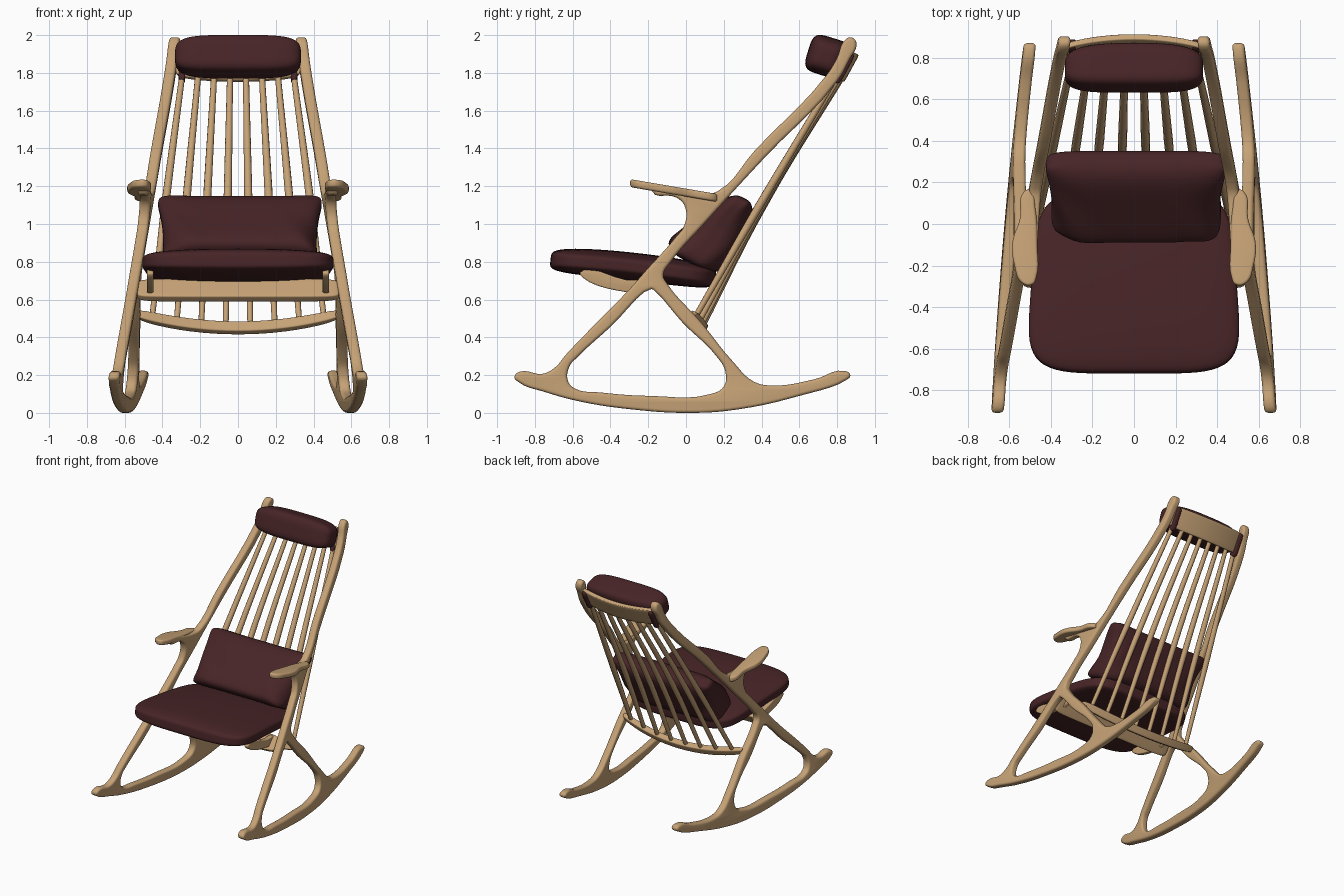
import bpy, bmesh, math
from mathutils import Vector, Matrix

if "Cube" in bpy.data.objects:
    bpy.data.objects.remove(bpy.data.objects["Cube"])


def material(name, rgb):
    m = bpy.data.materials.new(name)
    m.diffuse_color = (*rgb, 1)
    m.use_nodes = True
    m.node_tree.nodes["Principled BSDF"].inputs["Base Color"].default_value = m.diffuse_color
    return m


WOOD = material("light_wood", (0.56, 0.36, 0.18))
FABRIC = material("maroon_fabric", (0.064, 0.018, 0.02))


def finish(name, mesh, mat, mirror=False, angle=40):
    ob = bpy.data.objects.new(name, mesh)
    bpy.context.collection.objects.link(ob)
    mesh.materials.clear()
    mesh.materials.append(mat)
    bm = bmesh.new()
    bm.from_mesh(mesh)
    bmesh.ops.remove_doubles(bm, verts=bm.verts, dist=0.0002)
    bmesh.ops.recalc_face_normals(bm, faces=bm.faces)
    bm.to_mesh(mesh)
    bm.free()
    if mirror:
        ob.modifiers.new("mirror", 'MIRROR')
    bpy.ops.object.select_all(action='DESELECT')
    ob.select_set(True)
    bpy.context.view_layer.objects.active = ob
    bpy.ops.object.shade_smooth_by_angle(angle=math.radians(angle))
    return ob


def curve_mesh(cu):
    ob = bpy.data.objects.new("tmp", cu)
    bpy.context.collection.objects.link(ob)
    mesh = bpy.data.meshes.new_from_object(ob.evaluated_get(bpy.context.evaluated_depsgraph_get()))
    bpy.data.objects.remove(ob)
    return mesh


def plate(name, loops, half, bevel, place, mat):
    """Rounded-edge slab from closed smooth outlines, put in space by place(a, b, t)."""
    cu = bpy.data.curves.new(name, 'CURVE')
    cu.dimensions, cu.fill_mode = '2D', 'BOTH'
    cu.extrude, cu.bevel_depth, cu.offset = half - bevel, bevel, -bevel
    cu.bevel_resolution, cu.resolution_u = 3, 5
    for pts in loops:
        sp = cu.splines.new('BEZIER')
        sp.bezier_points.add(len(pts) - 1)
        sp.use_cyclic_u = True
        for bp, (a, b) in zip(sp.bezier_points, pts):
            bp.co = (a, b, 0)
            bp.handle_left_type = bp.handle_right_type = 'AUTO'
    mesh = curve_mesh(cu)
    for v in mesh.vertices:
        v.co = place(*v.co)
    return finish(name, mesh, mat, mirror=True)


def soft_box(name, half, centre, tilt, mat, n=8, deform=None, cuts=15, mirror=False):
    """Superellipsoid box; deform(unit_point, local_point) bends it before the tilt."""
    bm = bmesh.new()
    bmesh.ops.create_cube(bm, size=2)
    bmesh.ops.subdivide_edges(bm, edges=bm.edges[:], cuts=cuts, use_grid_fill=True)
    rot = Matrix.Rotation(tilt, 3, 'X')
    for v in bm.verts:
        p = v.co / sum(abs(c) ** n for c in v.co) ** (1 / n)
        q = Vector(p[i] * half[i] for i in range(3))
        if deform:
            q = deform(p, q)
        v.co = rot @ q + Vector(centre)
    mesh = bpy.data.meshes.new(name)
    bm.to_mesh(mesh)
    bm.free()
    return finish(name, mesh, mat, mirror)


# Side frames: rocker, long post, rear leg and arm bracket in one leaning plane
outer = [(-.908, .19), (-.885, .162), (-.745, .11), (-.56, .06), (-.3, .02), (.03, 0),
         (.285, .02), (.6, .09), (.845, .172), (.87, .2), (.84, .222), (.68, .178),
         (.46, .145), (.36, .165), (.25, .27), (.08, .48), (-.1, .685), (-.12, .73),
         (-.08, .8), (.095, 1.0), (.415, 1.35), (.80, 1.755), (.865, 1.87), (.902, 1.96),
         (.875, 1.988), (.838, 1.97), (.80, 1.88), (.745, 1.79), (.365, 1.39), (.17, 1.175),
         (.1, 1.16), (-.16, 1.20), (-.18, 1.175), (-.05, 1.14), (-.005, 1.09), (-.01, .99),
         (-.05, .935), (-.22, .745), (-.29, .665), (-.63, .315), (-.70, .235), (-.76, .207), (-.88, .218)]
hole = [(-.185, .655), (-.16, .64), (-.02, .48), (.165, .295), (.208, .22), (.2, .14),
        (.13, .1), (-.19, .09), (-.45, .108), (-.59, .13), (-.625, .17), (-.615, .25),
        (-.58, .29), (-.4, .455)]
plate("side_frames", [outer, hole], .029, .017,
      lambda a, b, t: (.577 - .087 * a - .0935 * (b - .2) + t, a, b), WOOD)

# Armrests: paddle outline seen from above, sloping down to the back
arm = [(.47, -.26), (.465, -.1), (.475, .08), (.495, .16), (.525, .16), (.55, .02),
       (.585, -.09), (.575, -.2), (.54, -.283), (.49, -.292)]
plate("armrests", [arm], .021, .014, lambda a, b, t: (a, b, 1.166 - .17 * b + t), WOOD)

# Seat supports: tapered brackets reaching forward from the cross beam
bracket = [(-.56, .745), (-.545, .715), (-.32, .64), (-.22, .64), (-.2, .68), (-.32, .705)]
plate("seat_brackets", [bracket], .018, .008, lambda a, b, t: (.465 + t, a, b), WOOD)

# Cross members
soft_box("cross_beam", (.535, .024, .066), (0, -.255, .65), -.75, WOOD)
soft_box("bottom_rail", (.53, .024, .03), (0, .085, .45), -.5, WOOD, 6,
         lambda p, q: q + Vector((0, -.078, .037)) * p.x ** 2)
soft_box("top_rail", (.33, .017, .082), (0, .862, 1.83), -.5, WOOD, 8,
         lambda p, q: q - Vector((0, .045 * p.x ** 2, 0)))

# Back spindles: eight tapered rods fanning out towards the bottom
cu = bpy.data.curves.new("back_spindles", 'CURVE')
cu.dimensions, cu.bevel_depth, cu.bevel_resolution = '3D', .02, 3
cu.use_fill_caps, cu.resolution_u = True, 8
for i in range(8):
    k = (i - 3.5) / 3.5
    path = [(.455 * k, .085 - .04 * k * k, .45 + .05 * k * k, .75),
            (.385 * k, .41 - .02 * k * k, 1.1, 1.1),
            (.295 * k, .835 - .035 * k * k, 1.79, .8)]
    sp = cu.splines.new('BEZIER')
    sp.bezier_points.add(2)
    for bp, (x, y, z, r) in zip(sp.bezier_points, path):
        bp.co, bp.radius = (x, y, z), r
        bp.handle_left_type = bp.handle_right_type = 'AUTO'
finish("back_spindles", curve_mesh(cu), WOOD)


# Seat cushion: narrower at the back, crowned in the middle, thinner at the front lip
def seat_shape(p, q):
    q.x *= 1 - .06 * (p.y + 1)
    q.z *= .82 + .3 * (1 - p.x ** 2) * (1 - .4 * p.y ** 2)
    q.z += .012 * (1 - p.y ** 2)
    return q


soft_box("seat_cushion", (.525, .44, .066), (0, -.28, .762), -.11, FABRIC, 5, seat_shape, 23)


# Back pillow: pointed corners, thick and low at the bottom, thin at the top seam
def pillow_shape(p, q):
    puff = math.sqrt(max(0, (1 - p.x ** 6) * (1 - p.z ** 6)))
    q.y *= (.3 + .7 * puff) * (1 - .4 * p.z)
    q.y += .05 * p.z
    q.x *= 1 - .06 * (1 - p.z ** 2) + .04 * p.z
    q.z += .015 * p.x ** 4 * p.z
    q.y += .012 * math.sin(9 * p.x + 4 * p.z) * (1 - p.z) * abs(p.x) ** 3
    return q


soft_box("back_pillow", (.435, .135, .215), (.01, .165, .965), -.47, FABRIC, 9, pillow_shape, 23)

# Head cushion and the straps that hold it to the top rail
soft_box("head_cushion", (.333, .1, .103), (0, .742, 1.888), -.3, FABRIC, 4,
         lambda p, q: q + Vector((0, .02 * (1 - p.x ** 2) * (p.y > 0), 0)), 19)
soft_box("head_straps", (.018, .03, .09), (.297, .828, 1.83), -.5, FABRIC, 5, None, 7, True)
